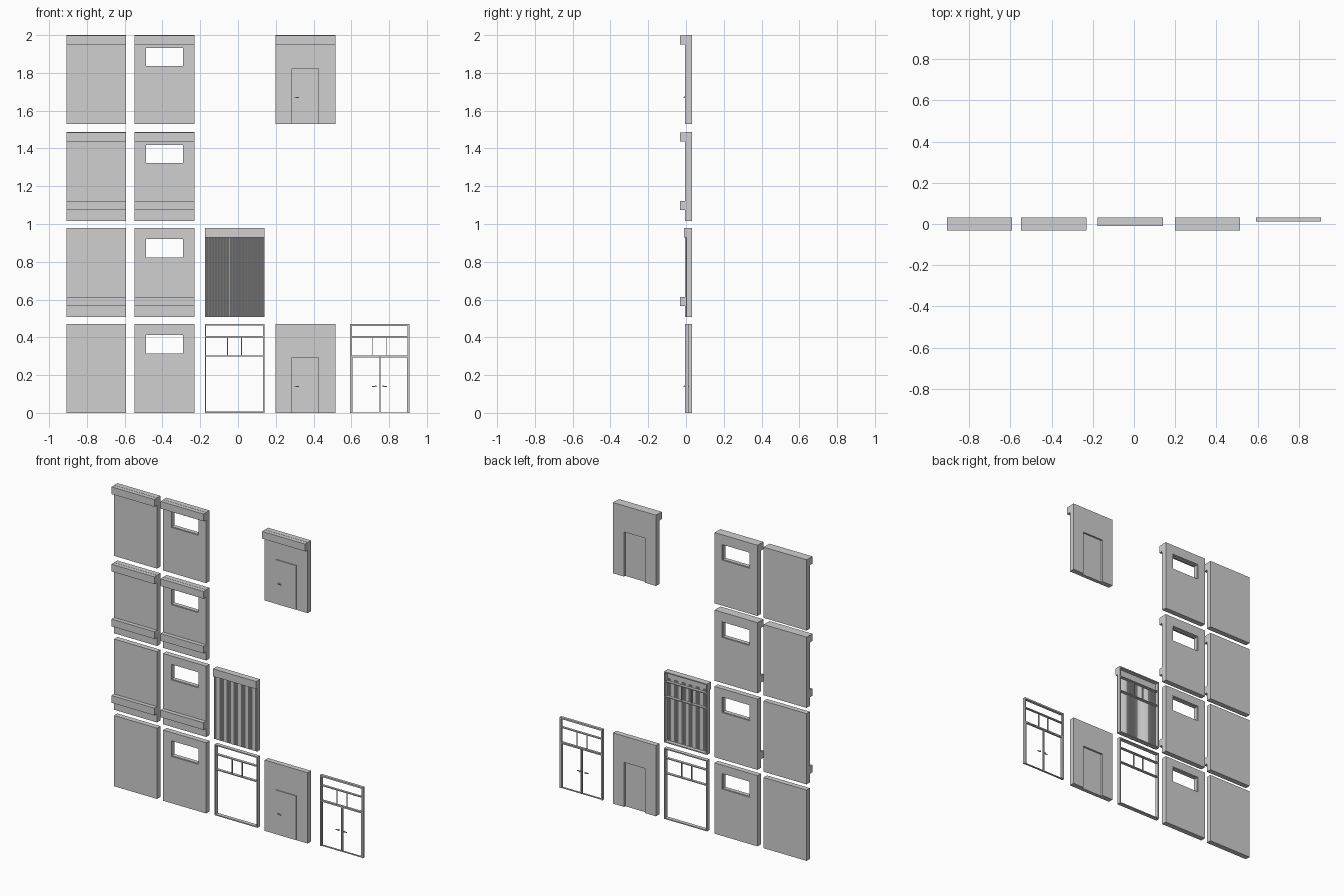
import bpy, bmesh
from math import sin, tau

cube = bpy.data.objects.get("Cube")
if cube:
    bpy.data.objects.remove(cube, do_unlink=True)

grey = bpy.data.materials.new("plain grey")
grey.use_nodes = True
colour = (0.63, 0.63, 0.63, 1)
grey.diffuse_color = colour
grey.node_tree.nodes["Principled BSDF"].inputs["Base Color"].default_value = colour

W, H = 0.316, 0.47                                  # size of one panel
COLS = [-0.75, -0.389, -0.018, 0.357, 0.75]         # panel centres
ROWS = [0, 0.508, 1.016, 1.53]                      # panel bases
FRONT, BACK = -0.004, 0.031


def finish(name, bm):
    bmesh.ops.recalc_face_normals(bm, faces=bm.faces)
    mesh = bpy.data.meshes.new(name)
    bm.to_mesh(mesh)
    bm.free()
    mesh.materials.append(grey)
    bpy.context.collection.objects.link(bpy.data.objects.new(name, mesh))


def extrude(bm, vec):
    ext = bmesh.ops.extrude_face_region(bm, geom=bm.faces[:])["geom"]
    moved = [v for v in ext if isinstance(v, bmesh.types.BMVert)]
    bmesh.ops.translate(bm, verts=moved, vec=vec)


def slab(name, outline, y0, y1, hole=None):
    """Extrude an upright outline, or the ring between it and a hole."""
    bm = bmesh.new()
    outer = [bm.verts.new((x, y0, z)) for x, z in outline]
    if hole:
        inner = [bm.verts.new((x, y0, z)) for x, z in hole]
        n = len(outer)
        for i in range(n):
            j = (i + 1) % n
            bm.faces.new((outer[i], outer[j], inner[j], inner[i]))
    else:
        bm.faces.new(outer)
    extrude(bm, (0, y1 - y0, 0))
    finish(name, bm)


def rect(x0, x1, z0, z1):
    return [(x0, z0), (x1, z0), (x1, z1), (x0, z1)]


def box(name, x0, x1, z0, z1, y0=FRONT, y1=BACK):
    slab(name, rect(x0, x1, z0, z1), y0, y1)


def ring(name, x0, x1, z0, z1, t, y0=FRONT, y1=BACK):
    slab(name, rect(x0, x1, z0, z1), y0, y1,
         rect(x0 + t, x1 - t, z0 + t, z1 - t))


def ledge(cx, z0):
    box("ledge", cx - W / 2, cx + W / 2, z0, z0 + 0.048, -0.031, FRONT)


def plain_wall(cx, z):
    box("plain_wall", cx - W / 2, cx + W / 2, z, z + H)


def window_wall(cx, z, sill):
    hole = (cx - 0.102, cx + 0.102, z + sill, z + sill + 0.105)
    slab("window_wall", rect(cx - W / 2, cx + W / 2, z, z + H), FRONT, BACK, rect(*hole))
    ring("window_lining", *hole, 0.004, FRONT + 0.004, BACK - 0.004)


def handle(cx, z, y, side):
    """Lever handle: a stem with a grip pointing sideways."""
    box("handle_stem", cx - 0.004, cx + 0.004, z - 0.004, z + 0.004, y - 0.005, y)
    a, b = sorted((cx - 0.004 * side, cx + 0.02 * side))
    box("handle_grip", a, b, z - 0.003, z + 0.003, y - 0.008, y - 0.005)


def door_wall(cx, z):
    a, b, d, top = cx - W / 2, cx + W / 2, 0.076, z + 0.296
    slab("door_wall", [(a, z), (cx - d, z), (cx - d, top), (cx + d, top),
                       (cx + d, z), (b, z), (b, z + H), (a, z + H)], FRONT, BACK)
    # leaf closes the opening, its face leaves a narrow groove all round
    box("door_leaf", cx - d, cx + d, z, top, FRONT + 0.007, BACK - 0.012)
    box("door_face", cx - d + 0.003, cx + d - 0.003, z, top - 0.003,
        FRONT - 0.001, FRONT + 0.007)
    handle(cx - 0.054, z + 0.14, FRONT - 0.001, 1)


def transom_bars(cx, z, y0):
    """Two cross rails with a pair of short mullions between them."""
    for zr in (0.302, 0.403):
        box("cross_rail", cx - W / 2 + 0.007, cx + W / 2 - 0.007,
            z + zr - 0.003, z + zr + 0.003, y0, BACK - 0.003)
    for s in (-1, 1):
        x = cx + s * 0.037
        box("mullion", x - 0.002, x + 0.002, z + 0.305, z + 0.4, y0 + 0.003, BACK - 0.006)


def shop_frame(cx, z):
    y0 = 0.006
    ring("shop_frame", cx - W / 2, cx + W / 2, z, z + H, 0.007, y0, BACK)
    transom_bars(cx, z, y0 + 0.004)


def shutter(cx, z):
    """Finely corrugated sheet hanging from a box."""
    ridges, steps, x0, y0 = 40, 8, cx - W / 2, 0.002
    n = ridges * steps
    wave = [(x0 + W * i / n, y0 + 0.0012 * sin(tau * i / steps)) for i in range(n + 1)]
    bm = bmesh.new()
    near = [bm.verts.new((x, y, z)) for x, y in wave]
    far = [bm.verts.new((x, y + 0.002, z)) for x, y in wave]
    for i in range(n):
        bm.faces.new((near[i], near[i + 1], far[i + 1], far[i]))
    extrude(bm, (0, 0, H - 0.05))
    for f in bm.faces:
        f.smooth = abs(f.normal.z) < 0.5
    for e in bm.edges:
        if e.calc_face_angle(0) > 1:
            e.smooth = False
    finish("shutter", bm)
    box("shutter_box", x0, x0 + W, z + H - 0.05, z + H, -0.01, 0.006)


def double_door(cx, z):
    y0, a, b, t = 0.013, cx - W / 2, cx + W / 2, 0.01
    slab("entrance_frame", [(a, z), (a + t, z), (a + t, z + H - t), (b - t, z + H - t),
                            (b - t, z), (b, z), (b, z + H), (a, z + H)], y0, BACK)
    transom_bars(cx, z, y0)
    for s in (-1, 1):
        x0, x1 = sorted((cx + s * 0.0005, cx + s * (W / 2 - t)))
        ring("glass_door_rim", x0, x1, z + 0.001, z + 0.298, 0.004, y0 + 0.003, BACK - 0.003)
        # handles reach out from the inner stiles of the leaves
        handle(cx + s * 0.02, z + 0.14, y0 + 0.006, s)


# Plain and window walls, bottom row to top row
for i, z in enumerate(ROWS):
    plain_wall(COLS[0], z)
    window_wall(COLS[1], z, 0.311 if i < 2 else 0.302)
    for cx in COLS[:2]:
        if i in (1, 2):
            ledge(cx, z + 0.057)
        if i in (2, 3):
            ledge(cx, z + H - 0.049)

# Open shop front and, above it, the shuttered one
shop_frame(COLS[2], ROWS[0])
shop_frame(COLS[2], ROWS[1])
shutter(COLS[2], ROWS[1])

# Single doors and the double entrance
door_wall(COLS[3], ROWS[0])
door_wall(COLS[3], ROWS[3])
ledge(COLS[3], ROWS[3] + H - 0.049)
double_door(COLS[4], ROWS[0])
